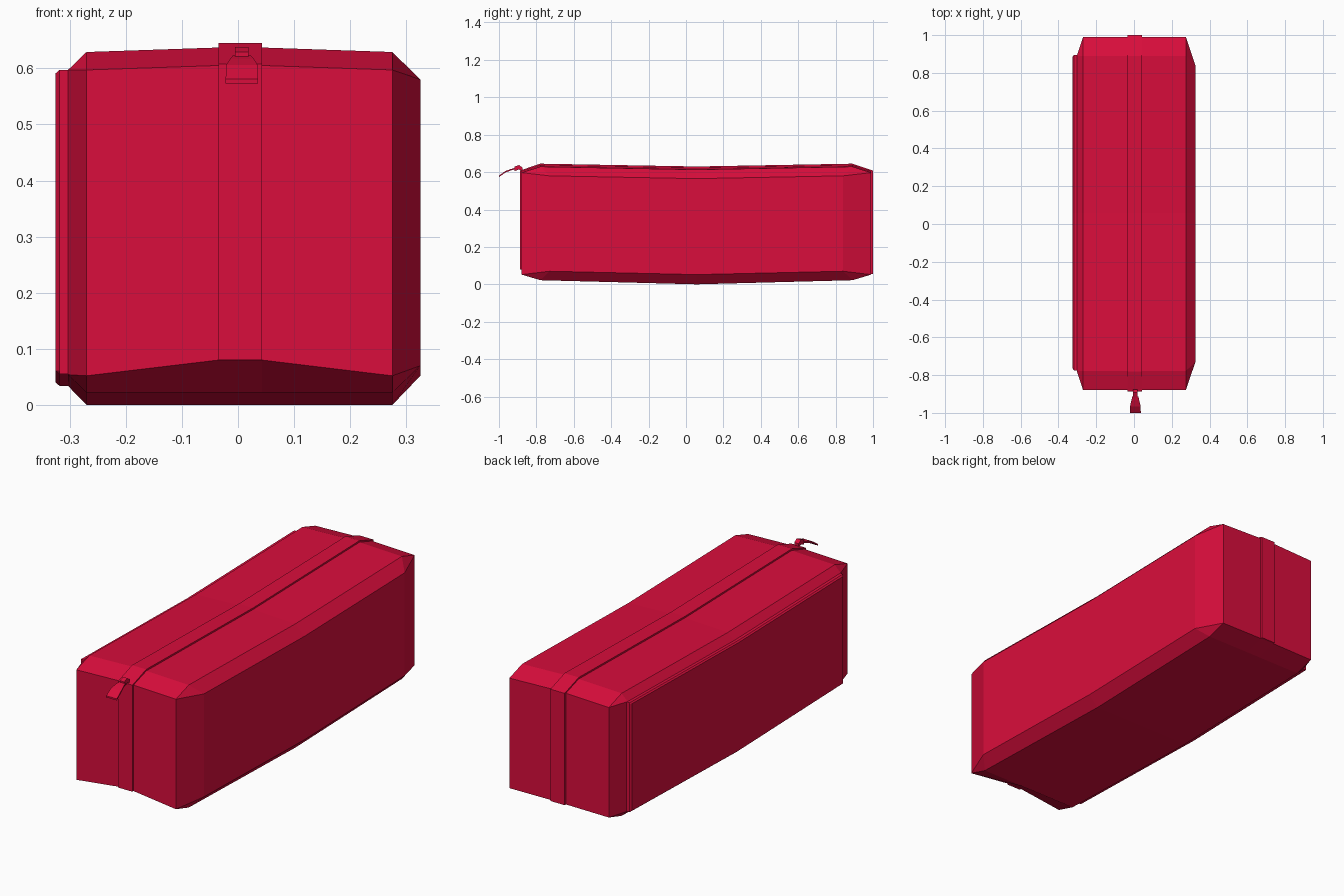
import bpy, bmesh

if "Cube" in bpy.data.objects:
    bpy.data.objects.remove(bpy.data.objects["Cube"])

red = bpy.data.materials.new("crimson fabric")
red.diffuse_color = (0.70, 0.004, 0.045, 1)
red.use_nodes = True
red.node_tree.nodes["Principled BSDF"].inputs["Base Color"].default_value = red.diffuse_color


def loft(name, rings):
    """Skin closed rings of points, cap both ends, weld collapsed corners."""
    bm = bmesh.new()
    vs = [[bm.verts.new(p) for p in r] for r in rings]
    n = len(rings[0])
    for a, b in zip(vs, vs[1:]):
        for i in range(n):
            j = (i + 1) % n
            bm.faces.new((a[i], a[j], b[j], b[i]))
    bm.faces.new(vs[0])
    bm.faces.new(vs[-1])
    bmesh.ops.remove_doubles(bm, verts=bm.verts, dist=0.0005)
    bmesh.ops.recalc_face_normals(bm, faces=bm.faces)
    me = bpy.data.meshes.new(name)
    bm.to_mesh(me)
    bm.free()
    me.materials.append(red)
    ob = bpy.data.objects.new(name, me)
    bpy.context.collection.objects.link(ob)
    return ob


XL, XR = -0.27, 0.275      # body corner lines
SL, SR = -0.035, 0.043     # zipper strip edges
MID = 0.057


def body_ring(y, top, top_c, bot, bot_c, left=None, right=None):
    """left / right: (x, y, z_top, z_bottom) of the side panels."""
    lx, ly, lt, lb = left or (XL, y, top, bot)
    rx, ry, rt, rb = right or (XR, y, top, bot)
    return [(SL, y, top_c), (SR, y, top_c), (XR, y, top),
            (rx, ry, rt), (rx, ry, rb), (XR, y, bot),
            (SR, y, bot_c), (SL, y, bot_c), (XL, y, bot),
            (lx, ly, lb), (lx, ly, lt), (XL, y, top)]


# Case body: chamfered box, slightly sagging in the middle
loft("case_body", [
    body_ring(-0.879, 0.597, 0.605, 0.052, 0.08),
    body_ring(-0.778, 0.629, 0.637, 0.022, 0.022,
              (-0.303, -0.778, 0.597, 0.054), (0.325, -0.73, 0.58, 0.07)),
    body_ring(MID, 0.613, 0.622, 0.0, 0.0,
              (-0.303, MID, 0.581, 0.034), (0.325, MID, 0.565, 0.052)),
    body_ring(0.89, 0.629, 0.637, 0.022, 0.022,
              (-0.303, 0.89, 0.597, 0.054), (0.325, 0.84, 0.58, 0.07)),
    body_ring(0.99, 0.597, 0.605, 0.052, 0.054)])


# Raised panel on the left side, with a small bevel round the outside
def panel_ring(y, top, bot, x, inset):
    b = 0.006
    return [(-0.29, y, top), (x, y, top),
            (x - inset, y, top - b), (x - inset, y, bot + b),
            (x, y, bot), (-0.29, y, bot)]


loft("side_panel", [
    panel_ring(-0.775, 0.597, 0.055, -0.318, 0),
    panel_ring(-0.765, 0.597, 0.055, -0.318, 0.007),
    panel_ring(MID, 0.581, 0.034, -0.318, 0.007),
    panel_ring(0.885, 0.597, 0.055, -0.318, 0.007),
    panel_ring(0.895, 0.597, 0.055, -0.318, 0)])

# Zipper strip over the front, top and back: (outer y, z, inner y, z)
path = [(-0.888, 0.08, -0.86, 0.08), (-0.888, 0.608, -0.86, 0.58),
        (-0.78, 0.645, -0.77, 0.61), (MID, 0.63, MID, 0.60),
        (0.89, 0.645, 0.88, 0.61), (1.0, 0.608, 0.97, 0.58),
        (1.0, 0.054, 0.97, 0.054)]
loft("zipper_strip", [[(SL, a, b), (SR, a, b), (SR, c, d), (SL, c, d)]
                      for a, b, c, d in path])


# Zipper slider and its curved pull: (y, z, half width, half thickness)
def tab(name, stations):
    loft(name, [[(0.007 - w, y, z + t), (0.007 + w, y, z + t),
                 (0.007 + w, y, z - t), (0.007 - w, y, z - t)]
                for y, z, w, t in stations])


tab("zipper_slider", [(-0.918, 0.617, 0.012, 0.012),
                      (-0.893, 0.626, 0.012, 0.012),
                      (-0.875, 0.615, 0.012, 0.010)])
tab("zipper_pull", [(-0.912, 0.619, 0.016, 0.004),
                    (-0.935, 0.613, 0.021, 0.004),
                    (-0.965, 0.602, 0.028, 0.004),
                    (-1.0, 0.577, 0.029, 0.004)])
